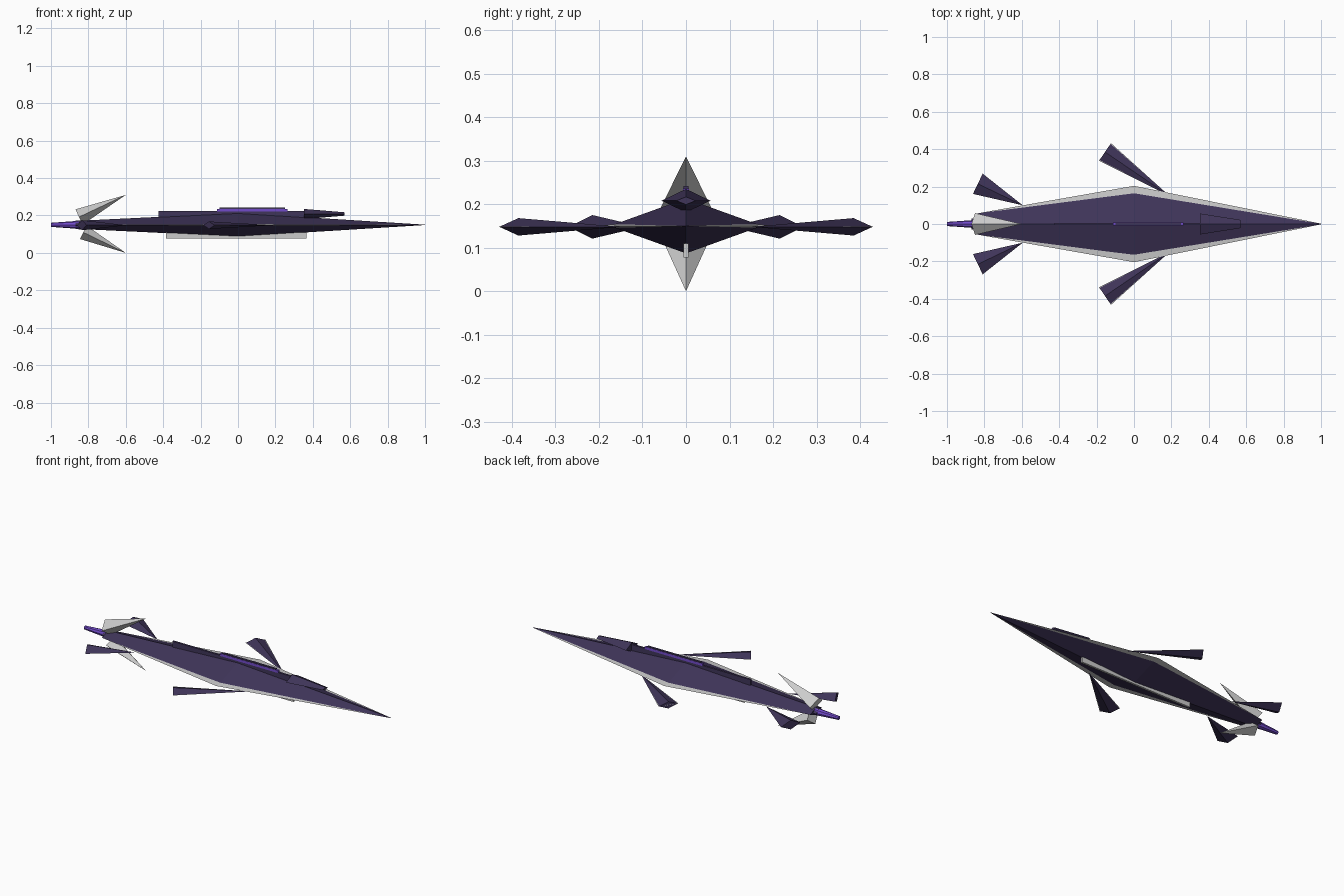
import bpy, bmesh
from mathutils import Vector

if "Cube" in bpy.data.objects:
    bpy.data.objects.remove(bpy.data.objects["Cube"])

Z = 0.15  # height of the ship's long axis


def material(name, rgb):
    m = bpy.data.materials.new(name)
    m.diffuse_color = (*rgb, 1)
    m.use_nodes = True
    m.node_tree.nodes["Principled BSDF"].inputs["Base Color"].default_value = m.diffuse_color
    return m


DARK = material("dark_violet", (0.05, 0.035, 0.1))
GLOW = material("bright_purple", (0.17, 0.07, 0.6))


def finish(name, bm, mat):
    bmesh.ops.remove_doubles(bm, verts=bm.verts, dist=0.0001)
    bmesh.ops.recalc_face_normals(bm, faces=bm.faces)
    me = bpy.data.meshes.new(name)
    bm.to_mesh(me)
    bm.free()
    ob = bpy.data.objects.new(name, me)
    bpy.context.collection.objects.link(ob)
    if mat:
        me.materials.append(mat)
    return ob


def diamond_body(name, stations, mat=None):
    """Loft four-sided sections along x: (x, centre z, half width, half height)."""
    bm = bmesh.new()
    rings = [[bm.verts.new(p) for p in ((x, w, z), (x, 0, z + h), (x, -w, z), (x, 0, z - h))]
             for x, z, w, h in stations]
    for a, b in zip(rings, rings[1:]):
        for i in range(4):
            j = (i + 1) % 4
            bm.faces.new((a[i], a[j], b[j], b[i]))
    bm.faces.new(rings[0])
    bm.faces.new(rings[-1])
    return finish(name, bm, mat)


def spike(name, tip, base, half_a, half_b, flat, mat=None):
    """Four-sided cone from tip to base; flat is the direction half_b points in."""
    tip, base, flat = Vector(tip), Vector(base), Vector(flat)
    side = (base - tip).cross(flat).normalized() * half_a
    up = flat * half_b
    bm = bmesh.new()
    t = bm.verts.new(tip)
    r = [bm.verts.new(base + o) for o in (side, up, -side, -up)]
    for i in range(4):
        bm.faces.new((t, r[i], r[(i + 1) % 4]))
    bm.faces.new(r)
    return finish(name, bm, mat)


def bar(name, x0, x1, half_y, z0, z1, mat=None):
    bm = bmesh.new()
    bmesh.ops.create_cube(bm, size=1)
    for v in bm.verts:
        v.co = ((x0 + x1) / 2 + v.co.x * (x1 - x0), v.co.y * 2 * half_y,
                (z0 + z1) / 2 + v.co.z * (z1 - z0))
    return finish(name, bm, mat)


# Hull and the pale rim along its edge
diamond_body("hull", [(-0.85, Z, 0.055, 0.022), (0, Z, 0.175, 0.063), (1, Z, 0.002, 0.001)], DARK)
diamond_body("edge_rim", [(-0.82, Z, 0.06, 0.006), (0, Z, 0.204, 0.02), (0.99, Z, 0.004, 0.001)])

# Spine, light strip, cap and keel
bar("spine", -0.425, 0.355, 0.006, 0.17, 0.225, DARK)
bar("light_strip", -0.113, 0.265, 0.007, 0.222, 0.236, GLOW)
bar("strip_cap", -0.1, 0.25, 0.006, 0.234, 0.242, DARK)
bar("keel", -0.385, 0.365, 0.006, 0.078, 0.11)

# Cockpit wedge
diamond_body("cockpit", [(0.353, 0.208, 0.056, 0.027), (0.57, 0.208, 0.022, 0.009)], DARK)

# Side wings and tail fins, with pale blades along the wing edges
for s, label in ((1, "left"), (-1, "right")):
    spike("wing_" + label, (0.19, 0.15 * s, Z - 0.002), (-0.155, 0.385 * s, Z - 0.002),
          0.053, 0.02, (0, 0, 1), DARK)
    spike("wing_blade_" + label, (0.19, 0.15 * s, Z - 0.002), (-0.155, 0.385 * s, Z - 0.002),
          0.057, 0.003, (0, 0, 1))
    spike("tail_fin_" + label, (-0.595, 0.1 * s, Z - 0.002), (-0.835, 0.215 * s, Z - 0.002),
          0.06, 0.027, (0, 0, 1), DARK)

# Upright pale stabilisers
spike("upper_stabiliser", (-0.6, 0, 0.31), (-0.85, 0, 0.192), 0.045, 0.058, (0, 1, 0))
spike("lower_stabiliser", (-0.6, 0, 0), (-0.827, 0, 0.11), 0.04, 0.05, (0, 1, 0))

# Engine collar and exhaust
diamond_body("engine_collar", [(-0.87, Z, 0.028, 0.022), (-0.8, Z, 0.035, 0.028)], DARK)
bm = bmesh.new()
bmesh.ops.create_cone(bm, cap_ends=True, segments=8, radius1=0.011, radius2=0.023, depth=0.17)
for v in bm.verts:
    v.co = (-0.915 + v.co.z, v.co.x, Z + v.co.y)
finish("exhaust", bm, GLOW)
